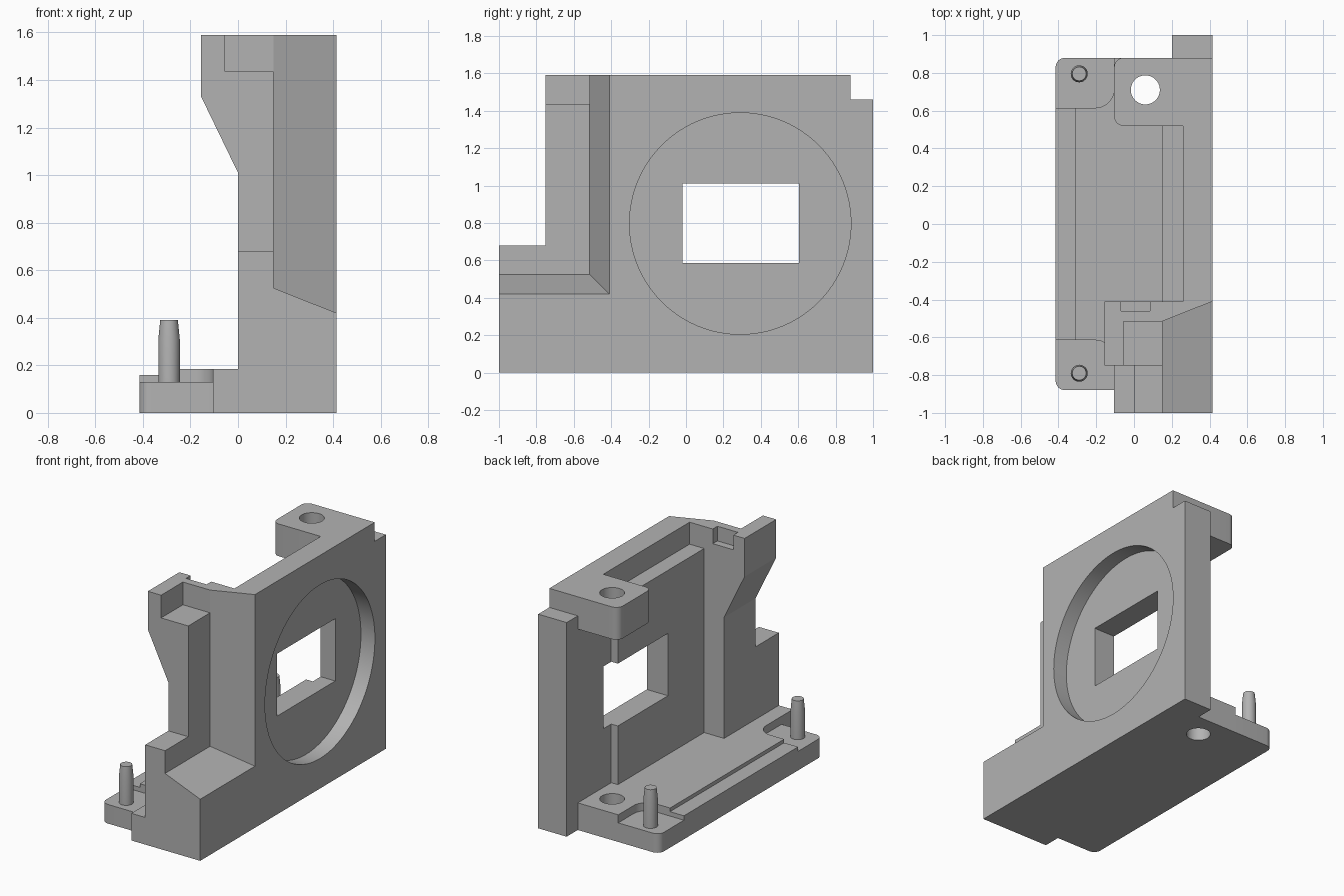
import bpy, bmesh, math
from mathutils import Vector

cube = bpy.data.objects.get("Cube")
if cube:
    bpy.data.objects.remove(cube, do_unlink=True)

grey = bpy.data.materials.new("plain grey")
grey.use_nodes = True
COLOUR = (0.45, 0.45, 0.45, 1)
grey.diffuse_color = COLOUR
grey.node_tree.nodes["Principled BSDF"].inputs["Base Color"].default_value = COLOUR

PLACE = {"x": lambda a, b, t: (t, a, b),
         "y": lambda a, b, t: (a, t, b),
         "z": lambda a, b, t: (a, b, t)}


def rounded(points, steps=8):
    """Outline whose corners may carry a radius as a third value."""
    out = []
    for i, p in enumerate(points):
        c = Vector(p[:2])
        if len(p) == 2:
            out.append(c)
            continue
        before, after = Vector(points[i - 1][:2]), Vector(points[(i + 1) % len(points)][:2])
        u, v = (before - c).normalized() * p[2], (after - c).normalized() * p[2]
        for k in range(steps + 1):
            t = math.pi / 2 * k / steps
            out.append(c + u * (1 - math.sin(t)) + v * (1 - math.cos(t)))
    return out


def new_object(name, bm):
    bmesh.ops.recalc_face_normals(bm, faces=bm.faces)
    mesh = bpy.data.meshes.new(name)
    bm.to_mesh(mesh)
    bm.free()
    mesh.materials.append(grey)
    obj = bpy.data.objects.new(name, mesh)
    bpy.context.collection.objects.link(obj)
    return obj


def prism(name, points, low, high, axis="z"):
    bm = bmesh.new()
    outline = rounded(points)
    rings = [[bm.verts.new(PLACE[axis](p.x, p.y, t)) for p in outline] for t in (low, high)]
    bm.faces.new(rings[0])
    bm.faces.new(rings[1])
    for i in range(len(outline)):
        bm.faces.new((rings[0][i - 1], rings[0][i], rings[1][i], rings[1][i - 1]))
    return new_object(name, bm)


def box(name, x, y, z):
    return prism(name, [(x[0], y[0]), (x[1], y[0]), (x[1], y[1]), (x[0], y[1])], *z)


def disc(name, centre, radius, low, high, axis, sides):
    ring = [(centre[0] + radius * math.cos(math.tau * i / sides),
             centre[1] + radius * math.sin(math.tau * i / sides)) for i in range(sides)]
    return prism(name, ring, low, high, axis)


def combine(body, other, operation):
    mod = body.modifiers.new("shape", "BOOLEAN")
    mod.operation, mod.object, mod.solver = operation, other, "EXACT"
    bpy.context.view_layer.objects.active = body
    bpy.ops.object.modifier_apply(modifier=mod.name)
    bpy.data.objects.remove(other, do_unlink=True)


FLOOR, PAD, TOP = 0.185, 0.13, 1.59
OUTER, FRONT, BACK = 0.415, -0.41, 0.88

# Base and the tray beside it
body = box("mount_body", (-0.105, OUTER), (-1, BACK), (0, FLOOR))
tray = prism("tray", [(-OUTER, -BACK, 0.05), (0, -BACK), (0, BACK), (-OUTER, BACK, 0.05)], 0, PAD)
strip = box("tray_rim", (-OUTER, -0.2), (-0.615, 0.615), (0.05, 0.16))
raised = box("tray_floor", (-0.31, 0), (-0.615, 0.615), (0.05, FLOOR))
parts = [tray, strip, raised]

# Fillets where the tray floor meets the corner pads
for s in (-1, 1):
    arc = [(-0.205 + 0.1 * math.sin(t), s * (0.715 - 0.1 * math.cos(t)))
           for t in [math.pi / 2 * k / 8 for k in range(9)]]
    parts.append(prism("pad_fillet", [(-0.205, s * 0.55)] + arc + [(-0.05, s * 0.715), (-0.05, s * 0.55)],
                       0.06, FLOOR))

# Upright wall with its front pillar, seen in plan
parts.append(prism("wall", [(0, -0.75), (0.15, -0.75), (0.15, -0.515), (OUTER, FRONT), (OUTER, BACK),
                            (0.2, BACK), (0.2, 0.52), (0.15, 0.52), (0.15, FRONT), (0, FRONT)], 0.1, TOP))
# Sloped front foot
parts.append(prism("front_foot", [(0, 0.1), (OUTER, 0.1), (OUTER, 0.42), (0.15, 0.525),
                                  (0.15, 0.68), (0, 0.68)], -1, FRONT, "y"))
# Overhanging pillar head
parts.append(prism("pillar_head", [(0, 1.01), (-0.155, 1.33), (-0.155, TOP), (0.1, TOP), (0.1, 1.01)],
                   -0.75, FRONT, "y"))
# Rear lip and top bracket
parts.append(box("rear_lip", (0.2, OUTER), (0.8, 1), (0, 1.46)))
parts.append(prism("bracket", [(-0.105, 0.52, 0.05), (0.3, 0.52), (0.3, BACK), (-0.105, BACK, 0.05)], 1.37, TOP))
for part in parts:
    combine(body, part, "UNION")

# Round recess, window, screw hole, ledge and notches
cutters = [
    disc("recess", (0.29, 0.797), 0.592, 0.31, 0.6, "x", 96),
    box("window", (0, 0.6), (-0.02, 0.605), (0.585, 1.01)),
    disc("screw_hole", (0.06, 0.71), 0.077, -0.2, 2, "z", 40),
    box("ledge", (0.1, 0.26), (FRONT, 0.52), (1.44, 1.8)),
    box("corner_notch", (-0.055, 0.2), (-0.9, -0.515), (1.435, 1.8)),
    box("small_notch", (-0.07, 0.085), (-0.46, -0.3), (1.49, 1.8)),
]
for cutter in cutters:
    combine(body, cutter, "DIFFERENCE")

# Tapered locating pins
pins = []
for name, y in (("front_pin", -0.79), ("rear_pin", 0.795)):
    bm = bmesh.new()
    rings = []
    for z, r in ((PAD, 0.045), (0.31, 0.045), (0.39, 0.037)):
        rings.append([bm.verts.new((-0.29 + r * math.cos(math.tau * i / 32),
                                    y + r * math.sin(math.tau * i / 32), z)) for i in range(32)])
    for a, b in zip(rings, rings[1:]):
        for i in range(32):
            bm.faces.new((a[i - 1], a[i], b[i], b[i - 1]))
    bm.faces.new(rings[0])
    bm.faces.new(rings[-1])
    pins.append(new_object(name, bm))

# Smooth the round walls, keep the edges crisp
bpy.ops.object.select_all(action="DESELECT")
for obj in [body] + pins:
    obj.select_set(True)
    bpy.context.view_layer.objects.active = obj
bpy.ops.object.shade_smooth_by_angle(angle=math.radians(20))
